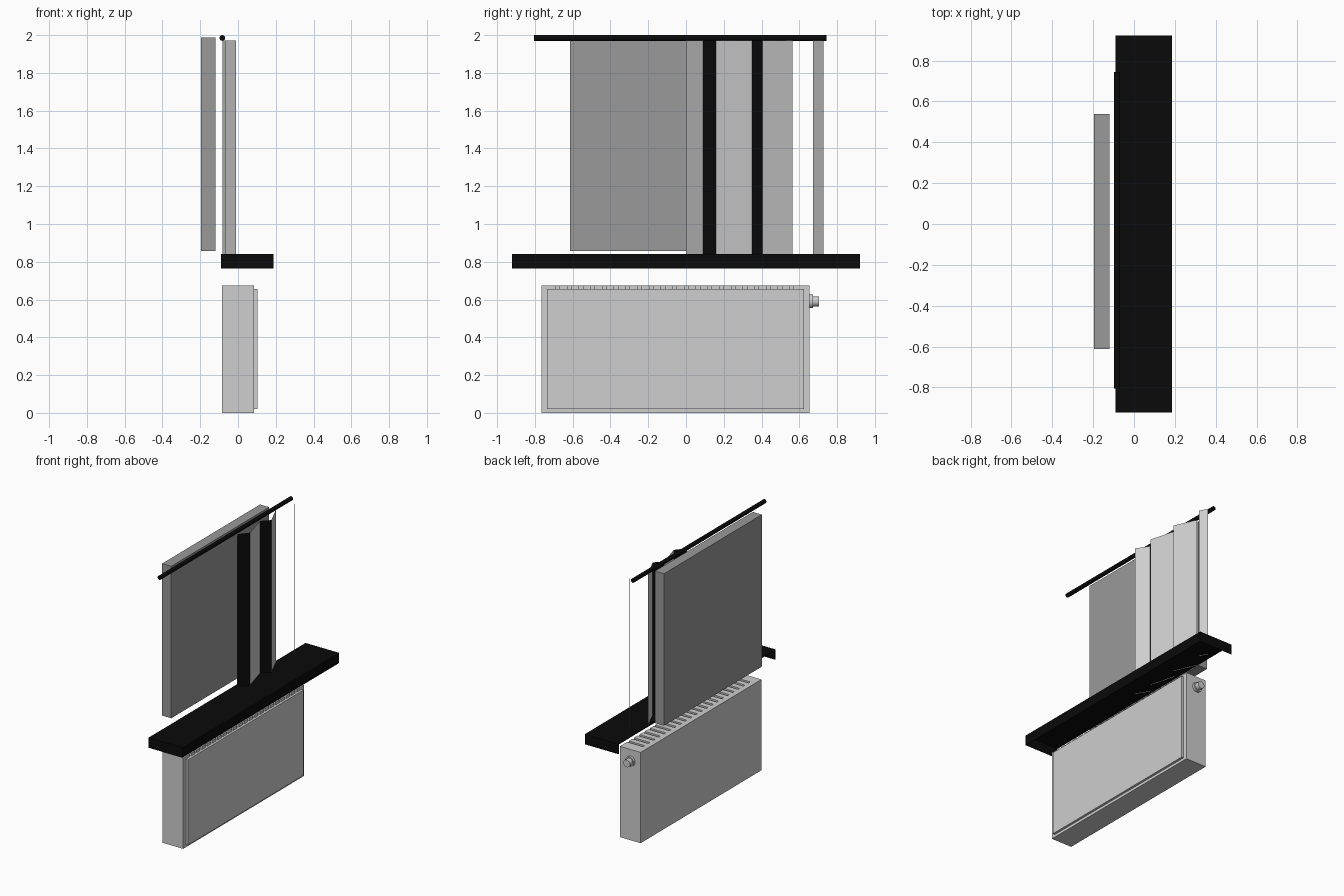
import bpy, bmesh, math
from mathutils import Matrix, Vector

cube = bpy.data.objects.get("Cube")
if cube:
    bpy.data.objects.remove(cube, do_unlink=True)


def material(name, value):
    m = bpy.data.materials.new(name)
    m.use_nodes = True
    colour = (value, value, value, 1)
    m.diffuse_color = colour
    m.node_tree.nodes["Principled BSDF"].inputs["Base Color"].default_value = colour
    return m


WHITE = material("off white", 0.62)
GREY = material("window grey", 0.32)
BLACK = material("black", 0.003)


def finish(name, bm, *mats):
    mesh = bpy.data.meshes.new(name)
    bm.to_mesh(mesh)
    bm.free()
    for m in mats:
        mesh.materials.append(m)
    obj = bpy.data.objects.new(name, mesh)
    bpy.context.collection.objects.link(obj)
    return obj


def add_box(bm, x, y, z):
    size = Vector((x[1] - x[0], y[1] - y[0], z[1] - z[0]))
    centre = Vector((sum(x), sum(y), sum(z))) / 2
    bmesh.ops.create_cube(bm, size=1, matrix=Matrix.Translation(centre) @ Matrix.Diagonal(size).to_4x4())


def box(name, mat, *spans):
    bm = bmesh.new()
    add_box(bm, *spans)
    return finish(name, bm, mat)


def rod_y(name, mat, x, z, y, radius, sides=20):
    bm = bmesh.new()
    place = Matrix.Translation((x, sum(y) / 2, z)) @ Matrix.Rotation(math.pi / 2, 4, 'X')
    bmesh.ops.create_cone(bm, cap_ends=True, segments=sides, radius1=radius, radius2=radius,
                          depth=y[1] - y[0], matrix=place)
    for f in bm.faces:
        f.smooth = len(f.verts) == 4
    for e in bm.edges:
        e.smooth = all(f.smooth for f in e.link_faces)
    return finish(name, bm, mat)


# Radiator body: block, solid rear rail and teeth that leave slots open to the room
X0, X1, Y0, Y1 = -0.085, 0.085, -0.765, 0.655
FLOOR, TOP = 0.655, 0.675
bm = bmesh.new()
add_box(bm, (X0, X1), (Y0, Y1), (0, FLOOR))
add_box(bm, (X0, -0.045), (Y0, Y1), (FLOOR, TOP))
slots, first, pitch, width = 21, -0.68, 0.062, 0.02
start = Y0
for i in range(slots + 1):
    slot = first + i * pitch
    end = slot - width / 2 if i < slots else Y1
    add_box(bm, (-0.045, X1), (start, end), (FLOOR, TOP))
    start = slot + width / 2
finish("radiator_body", bm, WHITE)
box("radiator_front_panel", WHITE, (X1, 0.102), (-0.735, 0.625), (0.02, 0.655))

# Radiator valve
rod_y("valve_flange", WHITE, -0.005, 0.59, (Y1, 0.672), 0.036)
rod_y("valve_knob", WHITE, -0.005, 0.59, (0.672, 0.705), 0.027)

# Window sill: thin top with a front lip and end lips, open below and behind
bm = bmesh.new()
T = 0.004
SX, SY, SZ = (-0.09, 0.187), (-0.922, 0.922), (0.765, 0.84)
add_box(bm, SX, SY, (SZ[1] - T, SZ[1]))
add_box(bm, (SX[1] - T, SX[1]), SY, SZ)
for side in (-1, 1):
    outer = side * SY[1]
    add_box(bm, SX, sorted((outer, outer - side * T)), SZ)
finish("window_sill", bm, BLACK)

# Window pane block and curtain rod
box("window", GREY, (-0.195, -0.12), (-0.613, 0.538), (0.858, 1.988))
rod_y("curtain_rod", BLACK, -0.083, 1.985, (-0.805, 0.745), 0.015)


# Curtain: folded sheet with alternate dark folds, plus a separate end strip
def curtain(name, path, dark_folds=()):
    bm = bmesh.new()
    columns = [[bm.verts.new((x, y, z)) for z in (0.832, 1.972)] for x, y in path]
    for i, (a, b) in enumerate(zip(columns, columns[1:])):
        face = bm.faces.new((a[0], b[0], b[1], a[1]))
        face.material_index = int(i in dark_folds)
    return finish(name, bm, WHITE, BLACK)


curtain("curtain", [(-0.01, 0), (-0.068, 0.09), (-0.012, 0.16), (-0.065, 0.35),
                    (-0.01, 0.405), (-0.082, 0.565)], dark_folds=(1, 3))
curtain("curtain_end_strip", [(-0.01, 0.672), (-0.045, 0.727)])
